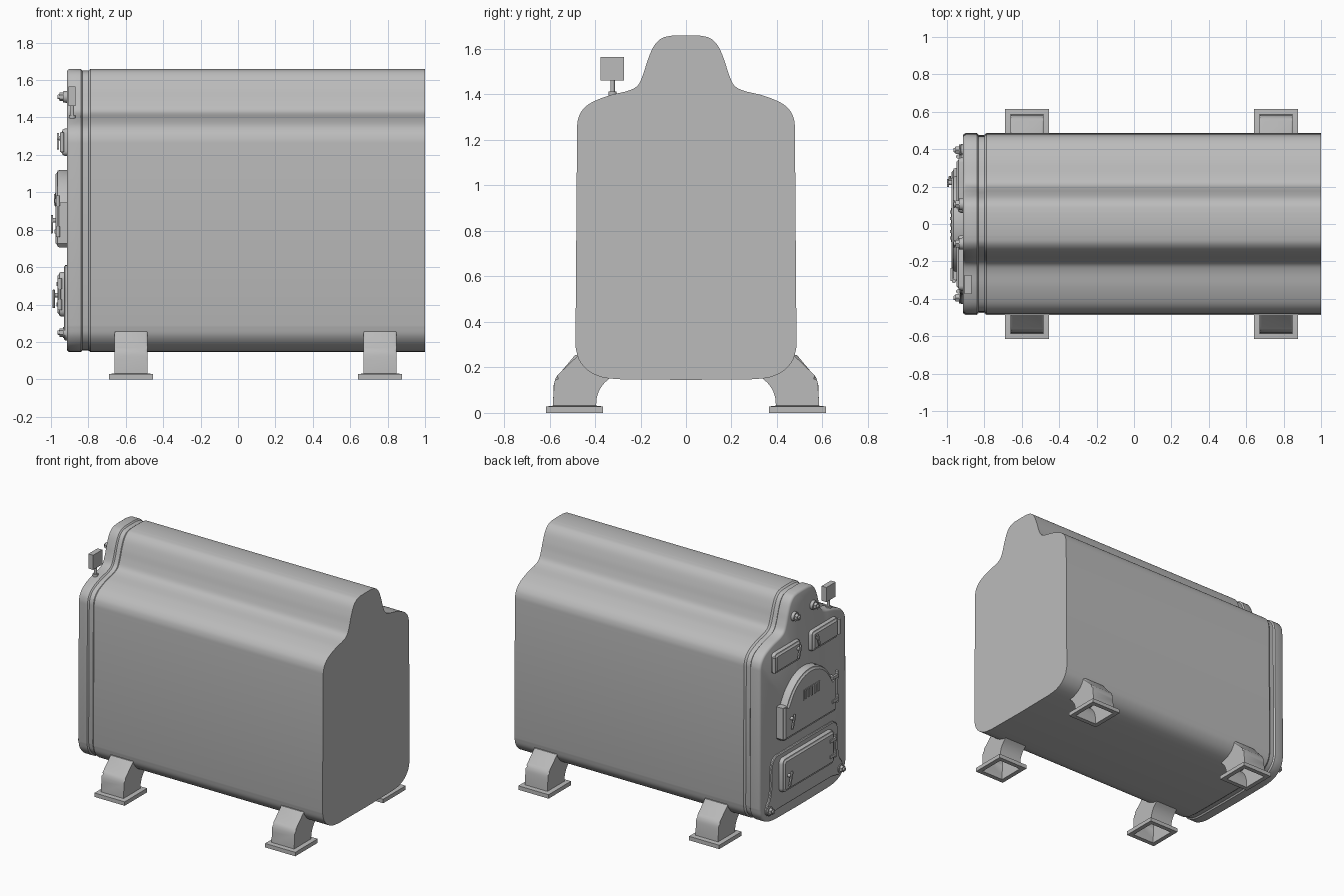
import bpy, bmesh, math
from mathutils import Vector, Matrix

if "Cube" in bpy.data.objects:
    bpy.data.objects.remove(bpy.data.objects["Cube"])

metal = bpy.data.materials.new("cast grey metal")
metal.use_nodes = True
GREY = (0.5, 0.5, 0.5, 1)
metal.diffuse_color = GREY
metal.node_tree.nodes["Principled BSDF"].inputs["Base Color"].default_value = GREY
FACE = -0.915  # x of the door end of the casing


def finish(bm, name, angle=35):
    bmesh.ops.recalc_face_normals(bm, faces=bm.faces)
    mesh = bpy.data.meshes.new(name)
    bm.to_mesh(mesh)
    bm.free()
    mesh.materials.append(metal)
    ob = bpy.data.objects.new(name, mesh)
    bpy.context.collection.objects.link(ob)
    bpy.ops.object.select_all(action='DESELECT')
    ob.select_set(True)
    bpy.context.view_layer.objects.active = ob
    bpy.ops.object.shade_smooth_by_angle(angle=math.radians(angle))
    return ob


def inset(points, d):
    """Move a closed counter-clockwise outline inward by d."""
    out, n = [], len(points)
    for i, p in enumerate(points):
        t = (Vector(points[(i + 1) % n]) - Vector(points[i - 1])).normalized()
        out.append((p[0] - t.y * d, p[1] + t.x * d))
    return out


def loft(name, outline, stations, angle=35):
    """Skin a (y, z) outline through (x, inset) stations and cap both ends."""
    bm = bmesh.new()
    rings = [[bm.verts.new((x, y, z)) for y, z in inset(outline, d)] for x, d in stations]
    n = len(outline)
    for a, b in zip(rings, rings[1:]):
        for i in range(n):
            j = (i + 1) % n
            bm.faces.new((a[i], a[j], b[j], b[i]))
    bm.faces.new(rings[0])
    bm.faces.new(rings[-1])
    return finish(bm, name, angle)


def smooth_path(pts, steps=5):
    """Catmull-Rom curve through the points."""
    pts = [Vector(p) for p in pts]
    ext = [2 * pts[0] - pts[1]] + pts + [2 * pts[-1] - pts[-2]]
    out = []
    for a, b, c, d in zip(ext, ext[1:], ext[2:], ext[3:]):
        for k in range(steps):
            t = k / steps
            out.append(0.5 * (2 * b + (c - a) * t + (2 * a - 5 * b + 4 * c - d) * t * t
                              + (3 * b - a - 3 * c + d) * t ** 3))
    return [tuple(p) for p in out + [pts[-1]]]


def mirrored(half):
    """Close a bottom-to-top half outline that starts and ends on y = 0."""
    return half + [(-y, z) for y, z in reversed(half[1:-1])]


def rounded_rect(y0, y1, z0, z1, r, n=4):
    out = []
    corners = [(y1 - r, z0 + r), (y1 - r, z1 - r), (y0 + r, z1 - r), (y0 + r, z0 + r)]
    for q, (cy, cz) in enumerate(corners):
        for k in range(n + 1):
            a = math.pi / 2 * (q - 1 + k / n)
            out.append((cy + r * math.cos(a), cz + r * math.sin(a)))
    return out


def box(name, lo, hi, tilt=0, bevel=0.0):
    lo, hi = Vector(lo), Vector(hi)
    bm = bmesh.new()
    m = (Matrix.Translation((lo + hi) / 2) @ Matrix.Rotation(tilt, 4, 'X')
         @ Matrix.Diagonal((*(hi - lo), 1)))
    bmesh.ops.create_cube(bm, size=1, matrix=m)
    if bevel:
        bmesh.ops.bevel(bm, geom=bm.edges[:], offset=bevel, segments=2, affect='EDGES', profile=0.5)
    return finish(bm, name)


def rod(name, start, end, r1, r2=None, sides=20):
    start, end = Vector(start), Vector(end)
    axis = end - start
    bm = bmesh.new()
    m = Matrix.Translation((start + end) / 2) @ axis.to_track_quat('Z', 'Y').to_matrix().to_4x4()
    bmesh.ops.create_cone(bm, cap_ends=True, segments=sides, radius1=r1,
                          radius2=r1 if r2 is None else r2, depth=axis.length, matrix=m)
    return finish(bm, name)


# Casing: one bell-topped section with a shallow groove behind the door end
half = [(0, .145)] + smooth_path([(.30, .148), (.37, .157), (.43, .185), (.47, .232), (.486, .29)])
half += smooth_path([(.479, 1.24), (.476, 1.285), (.46, 1.325), (.42, 1.362), (.34, 1.395),
                     (.255, 1.416), (.212, 1.44), (.188, 1.49), (.167, 1.555),
                     (.14, 1.615), (.105, 1.648), (.06, 1.659)])
half.append((0, 1.66))
loft("casing", mirrored(half),
     [(FACE, .014), (-.91, .005), (-.9, 0), (-.84, 0), (-.832, .009), (-.8, .009),
      (-.788, 0), (1, 0)])

# Legs: hollow elbows on open rectangular foot frames
shape = [(.395, .03)] + smooth_path([(.394, .06), (.383, .095), (.36, .13), (.32, .165)], 3)
shape += [(.32, .25), (.487, .255)] + smooth_path([(.552, .178), (.572, .155), (.582, .12)], 3)
shape.append((.585, .03))
for end, cx in (("front", -.572), ("rear", .76)):
    for side, s in (("left", 1), ("right", -1)):
        bm = bmesh.new()
        a, b = [[bm.verts.new((cx + dx, s * y, z)) for y, z in shape] for dx in (-.088, .088)]
        for i in range(len(shape) - 1):
            bm.faces.new((a[i], a[i + 1], b[i + 1], b[i]))
        caps = [bm.faces.new(a), bm.faces.new(b)]
        edges = [e for f in caps for e in f.edges if min(v.co.z for v in e.verts) > .031
                 and min(abs(v.co.y) for v in e.verts) > .45]
        bmesh.ops.bevel(bm, geom=edges, offset=.012, segments=2, affect='EDGES', profile=.5)
        finish(bm, f"{end}_{side}_leg")

        bm = bmesh.new()
        loops = []
        for hx, y0, y1, z in ((.118, .365, .615, 0), (.118, .365, .615, .028),
                              (.086, .397, .583, .032), (.086, .397, .583, 0)):
            loops.append([bm.verts.new((cx + i * hx, s * y, z)) for i, y in
                          ((-1, y0), (1, y0), (1, y1), (-1, y1))])
        for p, q in zip(loops, loops[1:] + loops[:1]):
            for i in range(4):
                j = (i + 1) % 4
                bm.faces.new((p[i], p[j], q[j], q[i]))
        finish(bm, f"{end}_{side}_foot")


def door(name, outline, front, rim=.014):
    """Raised slab with a chamfered edge and a slightly proud centre panel."""
    loft(name, outline, [(FACE + .01, 0), (front + .022, 0), (front + .01, .005),
                         (front + .008, rim), (front, rim + .008)], 25)


def handle(name, y, z, front, length=.1, tilt=.3):
    rod(name + "_pivot", (front + .005, y, z), (front - .02, y, z), .012)
    box(name, (front - .026, y - .008, z - length * .7), (front - .014, y + .008, z + length * .3),
        tilt, .003)


def hinges(name, y, heights, front):
    for i, z in enumerate(heights):
        rod(f"{name}_barrel_{i}", (front + .012, y, z - .028), (front + .012, y, z + .028), .011)
        box(f"{name}_strap_{i}", (front - .006, y, z - .011), (front + .008, y + .07, z + .011))
    rod(name + "_pin", (front + .012, y, min(heights)), (front + .012, y, max(heights)), .006)


# Ash door surround with bolt lobes at its lower corners
surround = mirrored([(0, .225), (.3, .225)] + smooth_path(
    [(.35, .215), (.39, .208), (.425, .235), (.42, .285), (.39, .33), (.375, .4),
     (.375, .5), (.36, .575), (.32, .608)]) + [(0, .61)])
loft("ash_door_surround", surround, [(FACE + .01, 0), (-.924, 0), (-.929, .006)])

# Ash door
door("ash_door", rounded_rect(-.29, .29, .335, .575, .035), -.965)
handle("ash_door_handle", .235, .45, -.965)
hinges("ash_door_hinge", -.295, (.40, .51), -.965)

# Fire door with an arched head and air slots
arch = mirrored([(0, .705), (.28, .705), (.3, .725), (.3, .945)]
                + [(.285 * math.sin(a), .8 + .32 * math.cos(a))
                   for a in [math.radians(70 - 7 * i) for i in range(1, 10)]] + [(0, 1.12)])
door("fire_door", arch, -.975)
handle("fire_door_handle", .22, .85, -.975)
hinges("fire_door_hinge", -.305, (.79, .955), -.975)
box("air_slot_plate", (-.979, -.095, .925), (-.97, .085, .995))
for i in range(5):
    y = -.075 + i * .035
    box(f"air_slot_bar_{i}", (-.984, y - .008, .93), (-.975, y + .008, .99))

# Two cleaning doors
for side, s in (("left", 1), ("right", -1)):
    y0, y1 = sorted((s * .06, s * .355))
    door(f"{side}_cleaning_door", rounded_rect(y0, y1, 1.195, 1.34, .025), -.948)
    handle(f"{side}_cleaning_handle", s * .105, 1.29, -.942, .09, .3 * s)
    rod(f"{side}_cleaning_hinge", (-.94, s * .36, 1.215), (-.94, s * .36, 1.32), .011)

# Bolts: upper pair on the bell, lower pair on the surround
for name, y, z in (("upper", .105, 1.51), ("lower", .395, .25)):
    for side, s in (("left", 1), ("right", -1)):
        rod(f"{name}_{side}_washer", (FACE + .01, s * y, z), (-.935, s * y, z), .033, .03)
        rod(f"{name}_{side}_nut", (-.93, s * y, z), (-.955, s * y, z), .023, sides=6)
        rod(f"{name}_{side}_stud", (-.95, s * y, z), (-.965, s * y, z), .014, .011)

# Gauge on a stem above the right shoulder
rod("gauge_collar", (-.886, -.323, 1.39), (-.886, -.323, 1.412), .018)
rod("gauge_stem", (-.886, -.323, 1.4), (-.886, -.323, 1.47), .01)
box("gauge_box", (-.906, -.375, 1.462), (-.868, -.272, 1.565))
